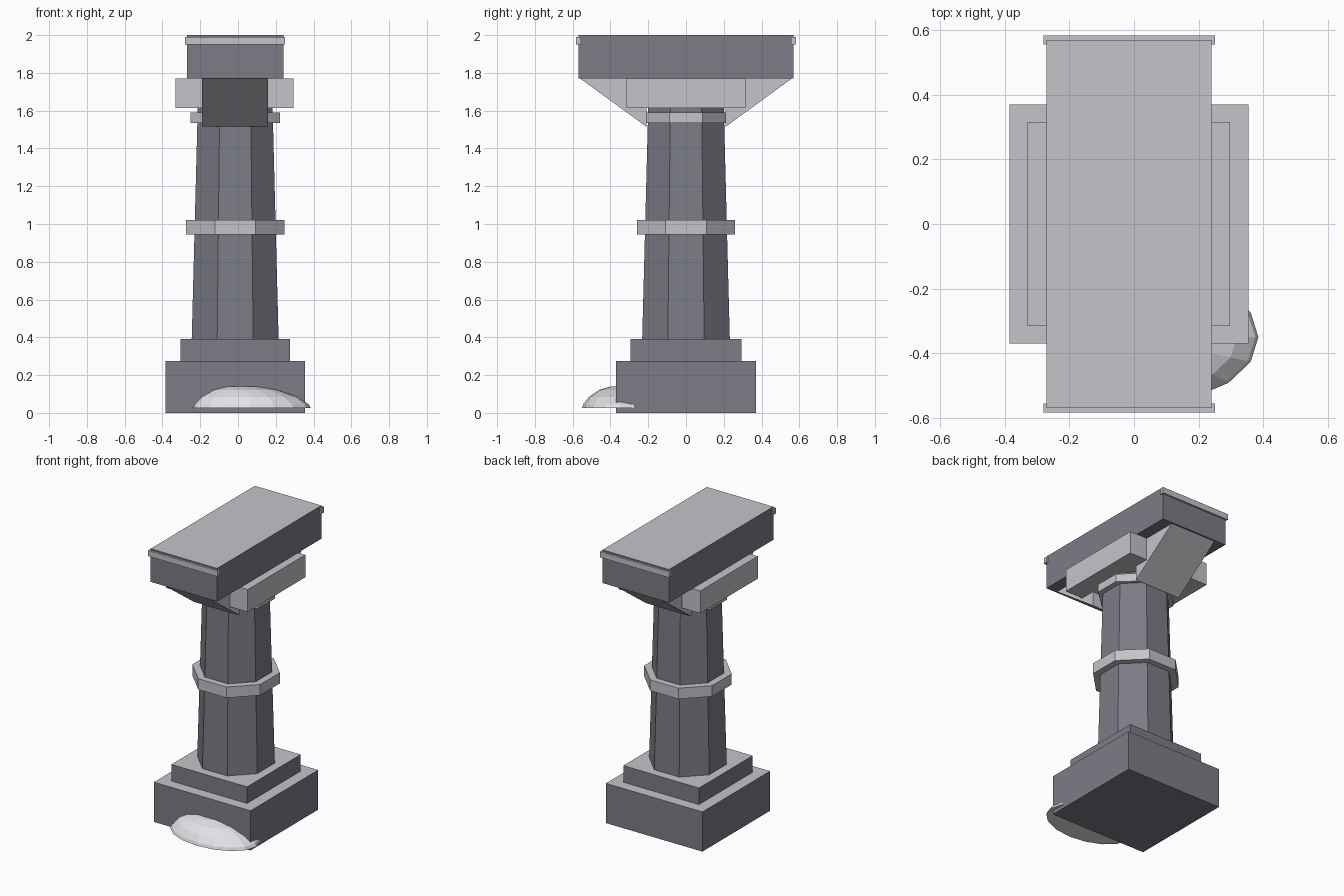
import bpy, bmesh
from math import cos, sin, pi

cube = bpy.data.objects.get("Cube")
if cube:
    bpy.data.objects.remove(cube, do_unlink=True)


def material(name, color):
    m = bpy.data.materials.new(name)
    m.use_nodes = True
    m.diffuse_color = (*color, 1)
    m.node_tree.nodes["Principled BSDF"].inputs["Base Color"].default_value = (*color, 1)
    return m


DARK = material("dark stone", (0.20, 0.20, 0.24))
LIGHT = material("light stone", (0.55, 0.55, 0.59))
PALE = material("pale rock", (0.78, 0.78, 0.82))
CX = -0.015  # axis of the pillar


def loft(name, rings, mats):
    """Skin a stack of equal-sized point rings; a second material goes on upward faces."""
    bm = bmesh.new()
    rows = [[bm.verts.new(p) for p in ring] for ring in rings]
    n = len(rows[0])
    for a, b in zip(rows, rows[1:]):
        for i in range(n):
            j = (i + 1) % n
            bm.faces.new((a[i], a[j], b[j], b[i]))
    bm.faces.new(rows[0][::-1])
    bm.faces.new(rows[-1])
    bmesh.ops.recalc_face_normals(bm, faces=bm.faces)
    bm.normal_update()
    for f in bm.faces:
        f.material_index = int(len(mats) > 1 and f.normal.z > 0.9)
    me = bpy.data.meshes.new(name)
    bm.to_mesh(me)
    bm.free()
    for m in mats:
        me.materials.append(m)
    ob = bpy.data.objects.new(name, me)
    bpy.context.collection.objects.link(ob)
    return ob


def box(name, x0, x1, y0, y1, z0, z1, *mats):
    base = [(x0, y0), (x1, y0), (x1, y1), (x0, y1)]
    return loft(name, [[(x, y, z) for x, y in base] for z in (z0, z1)], mats)


def octagon(ax, ay, z):
    """Octagon with flats toward the axes, half widths ax and ay."""
    k = 1 / cos(pi / 8)
    return [(CX + ax * k * cos((i + 0.5) * pi / 4), ay * k * sin((i + 0.5) * pi / 4), z)
            for i in range(8)]


# Stepped base
box("base_block", -0.385, 0.355, -0.37, 0.37, 0, 0.275, DARK, LIGHT)
box("base_step", -0.305, 0.275, -0.293, 0.293, 0.275, 0.39, DARK, LIGHT)

# Tapered shaft with two bands
loft("shaft", [octagon(0.23, 0.232, 0.39), octagon(0.198, 0.2, 1.62)], [DARK])
loft("middle_band", [octagon(0.26, 0.26, z) for z in (0.945, 1.02)], [LIGHT])
loft("upper_band", [octagon(0.237, 0.212, z) for z in (1.535, 1.59)], [LIGHT])

# Capital: cross block, brackets and slab
box("cross_block", -0.33, 0.295, -0.315, 0.315, 1.615, 1.77, LIGHT)
box("top_slab", -0.27, 0.24, -0.57, 0.57, 1.77, 2.0, DARK, LIGHT)
for side, s in (("front", -1), ("back", 1)):
    profile = [(0.21, 1.515), (0.56, 1.77), (0.21, 1.77)]
    loft(side + "_bracket", [[(x, s * y, z) for y, z in profile] for x in (-0.19, 0.16)], [LIGHT])
    y0, y1 = sorted((s * 0.555, s * 0.583))
    box(side + "_trim", -0.28, 0.25, y0, y1, 1.95, 1.99, LIGHT)

# Flattened boulder leaning on the front of the base
rows = []
for r, z, shift in ((1, 0.025, 0), (0.97, 0.045, 0), (0.82, 0.085, -0.01),
                    (0.55, 0.122, -0.03), (0.25, 0.14, -0.05)):
    rows.append([(0.07 + shift + 0.315 * r * cos(i * pi / 8),
                  -0.35 + 0.2 * r * sin(i * pi / 8), z) for i in range(16)])
loft("boulder", rows, [PALE])
